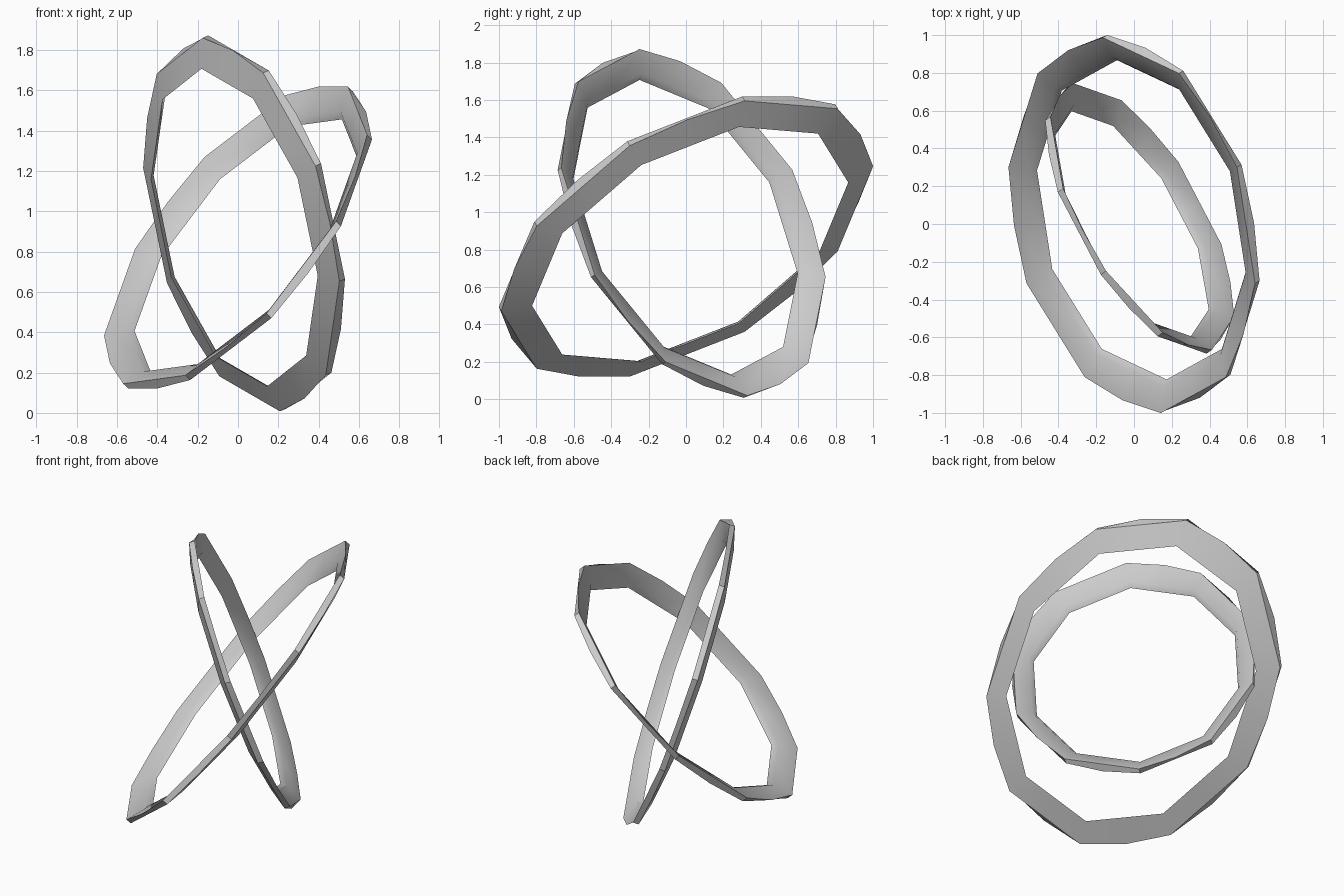
import bpy, math
from mathutils import Vector

if "Cube" in bpy.data.objects:
    bpy.data.objects.remove(bpy.data.objects["Cube"])

# Cross-section of the dished band: (radius, offset along the ring axis)
SECTION = [(0.994, -0.018), (0.994, 0.018), (0.845, 0.062), (0.872, 0.028)]
SIDES = 10


def ring(name, center, u, v, flip):
    """Ten-sided dished band on the ellipse center + u*cos + v*sin."""
    c, u, v = Vector(center), Vector(u), Vector(v)
    n = u.cross(v).normalized() * flip
    steps = SIDES * 2
    chord = math.cos(math.pi / SIDES)
    verts, faces = [], []
    for i in range(steps):
        a = math.tau * i / steps
        for j, (r, t) in enumerate(SECTION):
            if i % 2:
                # alternate edge middles bulge a little on either outer rim
                bulge = (i % 4 == 1 and j == 1) or (i % 4 == 3 and j == 0)
                r *= 0.98 if bulge else chord
            verts.append(c + (u * math.cos(a) + v * math.sin(a)) * r + n * t)
    for i in range(steps):
        k = (i + 1) % steps
        for j in range(4):
            m = (j + 1) % 4
            f = (i * 4 + j, k * 4 + j, k * 4 + m, i * 4 + m)
            faces.append(f if flip > 0 else f[::-1])
    mesh = bpy.data.meshes.new(name)
    mesh.from_pydata(verts, [], faces)
    mesh.update()
    ob = bpy.data.objects.new(name, mesh)
    bpy.context.collection.objects.link(ob)
    bpy.context.view_layer.objects.active = ob
    ob.select_set(True)
    # keep normals outward and the rims crisp
    bpy.ops.object.mode_set(mode='EDIT')
    bpy.ops.mesh.select_all(action='SELECT')
    bpy.ops.mesh.normals_make_consistent(inside=False)
    bpy.ops.object.mode_set(mode='OBJECT')
    bpy.ops.object.shade_smooth_by_angle(angle=math.radians(40))
    ob.select_set(False)
    return ob


# Wide leaning ring
ring("large_ring", (0, 0, 0.87), (-0.155, 1.0, 0.39), (0.64, 0, 0.653), 1)
# Tall narrow ring
ring("upright_ring", (0.03, 0.03, 0.94), (-0.193, -0.29, 0.932), (0.452, -0.653, 0.005), -1)
